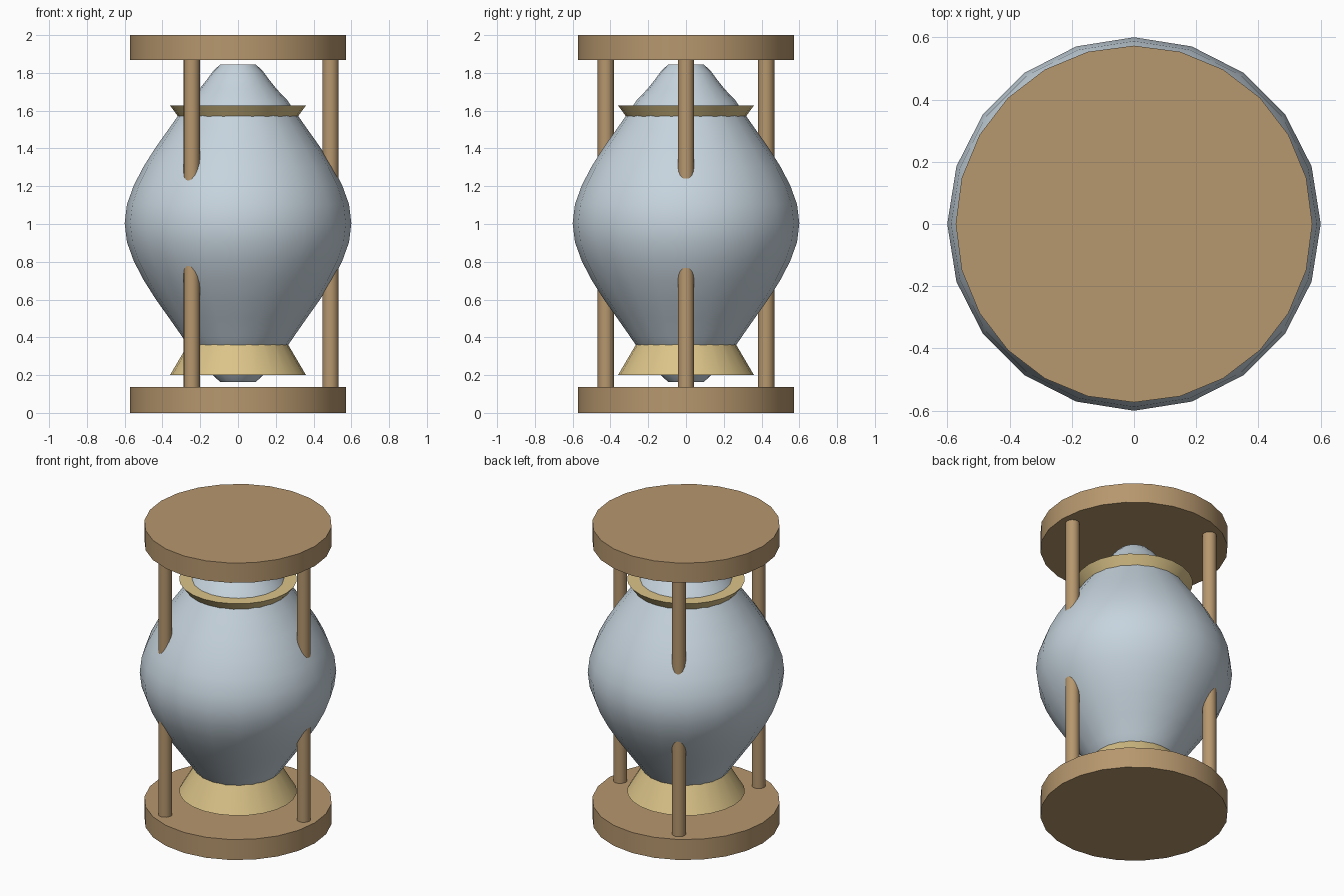
import bpy, bmesh, math

if "Cube" in bpy.data.objects:
    bpy.data.objects.remove(bpy.data.objects["Cube"])


def material(name, rgb):
    m = bpy.data.materials.new(name)
    m.diffuse_color = (*rgb, 1)
    m.use_nodes = True
    m.node_tree.nodes["Principled BSDF"].inputs["Base Color"].default_value = m.diffuse_color
    return m


WOOD = material("warm wood", (0.47, 0.31, 0.155))
GOLD = material("pale gold", (0.71, 0.55, 0.25))
GLASS = material("pale blue glass", (0.57, 0.66, 0.73))


def lathe(name, profile, sides, mat, x=0, y=0, angle=30):
    """Closed solid of revolution from (radius, z) points, bottom to top."""
    bm = bmesh.new()
    rings = []
    for r, z in profile:
        rings.append([bm.verts.new((r * math.cos(2 * math.pi * i / sides),
                                    r * math.sin(2 * math.pi * i / sides), z))
                      for i in range(sides)])
    for a, b in zip(rings, rings[1:]):
        for i in range(sides):
            j = (i + 1) % sides
            bm.faces.new((a[i], a[j], b[j], b[i]))
    bm.faces.new(rings[0][::-1])
    bm.faces.new(rings[-1])
    mesh = bpy.data.meshes.new(name)
    bm.to_mesh(mesh)
    bm.free()
    mesh.materials.append(mat)
    ob = bpy.data.objects.new(name, mesh)
    ob.location = (x, y, 0)
    bpy.context.collection.objects.link(ob)
    bpy.ops.object.select_all(action='DESELECT')
    ob.select_set(True)
    bpy.context.view_layer.objects.active = ob
    bpy.ops.object.shade_smooth_by_angle(angle=math.radians(angle))
    return ob


# Round end plates
lathe("bottom_plate", [(0.573, 0), (0.573, 0.138)], 24, WOOD)
lathe("top_plate", [(0.573, 1.867), (0.573, 2.0)], 24, WOOD)

# Three posts running through the bulb between the plates
for k in range(3):
    a = math.radians(120 * k)
    lathe(f"post_{k + 1}", [(0.043, 0.13), (0.043, 1.875)], 16, WOOD,
          0.49 * math.cos(a), 0.49 * math.sin(a))

# Glass bulb, half profile (radius, distance from middle) mirrored
half = [(0.6, 0), (0.588, 0.1), (0.552, 0.2), (0.5, 0.3), (0.437, 0.4),
        (0.366, 0.5), (0.296, 0.6), (0.262, 0.65), (0.205, 0.71),
        (0.165, 0.76), (0.132, 0.805), (0.095, 0.84)]
MID = 1.004
bulb = [(r, MID - d) for r, d in half[:0:-1]] + [(r, MID + d) for r, d in half]
lathe("glass_bulb", bulb, 20, GLASS, angle=40)

# Flared collars around both ends of the bulb
lathe("bottom_collar", [(0.36, 0.2), (0.21, 0.455)], 24, GOLD)
lathe("top_collar", [(0.25, 1.48), (0.36, 1.627)], 24, GOLD)
